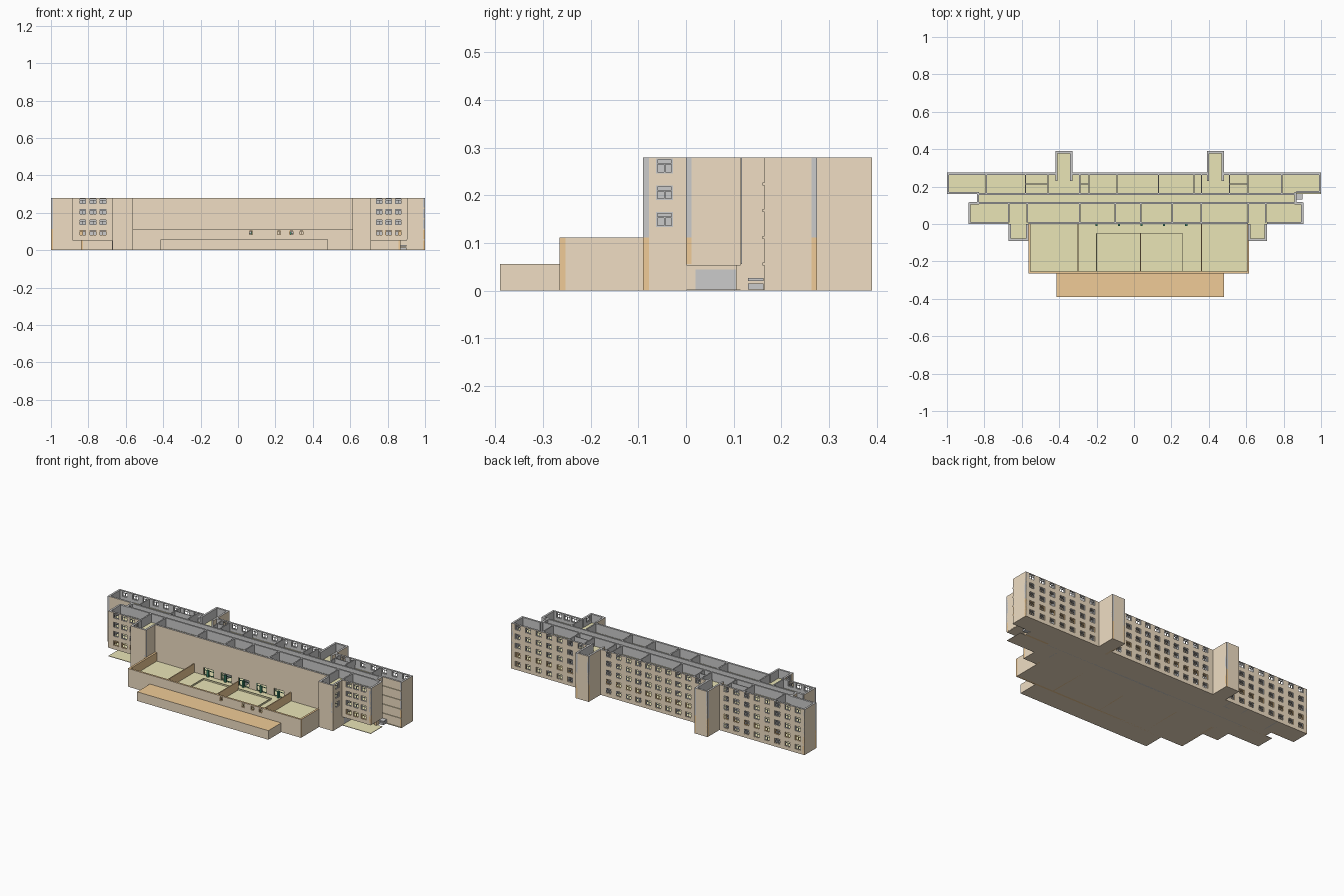
import bpy, bmesh
from mathutils import Vector

if "Cube" in bpy.data.objects:
    bpy.data.objects.remove(bpy.data.objects["Cube"])

H = 0.056          # storey height
T = 0.012          # wall thickness
COLOURS = [("tan", (.87, .73, .55)), ("grey", (.58, .58, .59)), ("yellow", (.82, .78, .47)),
           ("orange", (.87, .60, .31)), ("green", (.05, .25, .15)), ("light_grey", (.68, .68, .68))]
TAN, GREY, YELLOW, ORANGE, GREEN, LIGHT = range(6)
MATS = []
for n, c in COLOURS:
    m = bpy.data.materials.new(n)
    m.diffuse_color = (*c, 1)
    m.use_nodes = True
    m.node_tree.nodes["Principled BSDF"].inputs["Base Color"].default_value = m.diffuse_color
    MATS.append(m)
PARTS = {}


def box(part, lo, hi, mat, special=None, special_mat=TAN):
    """Box in a named part; faces pointing along 'special' get another material."""
    bm = PARTS.setdefault(part, bmesh.new())
    vs = bmesh.ops.create_cube(bm, size=1)["verts"]
    for v in vs:
        v.co = [lo[k] if v.co[k] < 0 else hi[k] for k in range(3)]
    for f in {f for v in vs for f in v.link_faces}:
        f.normal_update()
        f.material_index = special_mat if special and f.normal.dot(Vector(special)) > .5 else mat


def wall(part, a, b, storeys, wins=(), w=.036, z_lo=.022, z_hi=.053, frame=LIGHT):
    """Wall from a to b, outside on the right hand; wins are centres along its axis."""
    a, b = Vector(a), Vector(b)
    d = (b - a).normalized()
    n = Vector((d.y, -d.x))
    length = (b - a).length
    ax = 0 if abs(d.x) > .5 else 1
    centres = sorted((c - a[ax]) * d[ax] for c in wins)

    def piece(name, s0, s1, z0, z1, mat, p0=0, p1=T, skin=True):
        p, q = a + d * s0 - n * p0, a + d * s1 - n * p1
        box(name, (min(p.x, q.x), min(p.y, q.y), z0), (max(p.x, q.x), max(p.y, q.y), z1),
            mat, (n.x, n.y, 0) if skin else None)

    for i in storeys:
        z = i * H
        inner = ORANGE if i < 2 else GREY
        if not centres:
            piece(part, 0, length, z, z + H, inner)
            continue
        piece(part, 0, length, z, z + z_lo, inner)
        piece(part, 0, length, z + z_hi, z + H, inner)
        edges = [0] + [e for c in centres for e in (c - w / 2, c + w / 2)] + [length]
        for s0, s1 in zip(edges[::2], edges[1::2]):
            piece(part, s0, s1, z + z_lo, z + z_hi, inner)
        # window frame with one transom and a mullion below it
        fm = ORANGE if i == 1 and frame == LIGHT else frame
        f, zm = .003, z + z_lo + (z_hi - z_lo) * .65
        for c in centres:
            for s0, s1, z0, z1 in ((c - w/2, c - w/2 + f, z + z_lo, z + z_hi),
                                   (c + w/2 - f, c + w/2, z + z_lo, z + z_hi),
                                   (c - w/2, c + w/2, z + z_lo, z + z_lo + f),
                                   (c - w/2, c + w/2, z + z_hi - f, z + z_hi),
                                   (c - w/2, c + w/2, zm - f/2, zm + f/2),
                                   (c - f/2, c + f/2, z + z_lo, zm)):
                piece("window_frames", s0, s1, z0, z1, fm, .003, .007, False)


def floors(part, x0, y0, x1, y1, storeys):
    for i in storeys:
        z = i * H
        box(part, (x0, y0, max(0, z - .003)), (x1, y1, z + .003), TAN, (0, 0, 1), YELLOW)


def spread(x0, x1, n):
    return [x0 + (x1 - x0) * (k + .5) / n for k in range(n)]


ALL, UP, TOP = range(5), range(1, 5), range(2, 5)

# floor slabs
floors("back_floors", -.999, .161, .999, .274, ALL)
floors("corridor_floors", -.839, .11, .869, .165, ALL)
floors("front_floors", -.884, .001, .904, .114, ALL)
floors("hall_floors", -.564, -.264, .614, .005, (0, 1))
for x0, x1 in ((-.669, -.566), (.611, .709)):
    floors("front_tower_floors", x0, -.089, x1, .005, ALL)
for x0, x1 in ((-.42, -.33), (.39, .48)):
    floors("stair_floors", x0 + .001, .26, x1 - .001, .389, ALL)
    # stair towers at the back
    wall("stair_tower", (x1, .23), (x1, .39), ALL)
    wall("stair_tower", (x1, .39), (x0, .39), ALL)
    wall("stair_tower", (x0, .39), (x0, .23), ALL)

# back wing, with long window rows
wall("back_wall", (1, .275), (.48, .275), ALL, spread(.49, .99, 7))
wall("back_wall", (.39, .275), (-.33, .275), ALL, spread(-.31, .37, 10))
wall("back_wall", (-.42, .275), (-1, .275), ALL, spread(-.99, -.43, 8))
wall("back_wing_end", (1, .165), (1, .275), ALL)
wall("back_wing_end", (-1, .275), (-1, .16), ALL)
wall("back_wing_front", (-1, .16), (-.84, .16), ALL)
wall("back_wing_front", (.87, .165), (1, .165), ALL)

# corridor ends and its ground storey walls behind the overhang
wall("corridor_end", (-.84, .17), (-.84, .105), ALL)
wall("corridor_end", (.87, .105), (.87, .17), ALL)
wall("corridor_ground_wall", (-.84, .112), (-.67, .112), [0])
wall("corridor_ground_wall", (.71, .112), (.87, .112), [0])
box("entry_step", (.87, .13, .003), (.9, .163, .015), LIGHT)
box("entry_rail", (.87, .13, .02), (.9, .163, .027), LIGHT)

# overhanging front wing ends
wall("front_wing_wall", (-.885, 0), (-.67, 0), UP, (-.83, -.775, -.722))
wall("front_wing_wall", (.71, 0), (.905, 0), UP, (.755, .805, .857))
wall("front_wing_end", (-.885, .115), (-.885, 0), UP)
wall("front_wing_end", (.905, 0), (.905, .115), UP)
wall("front_wing_back", (.905, .115), (.86, .115), UP)
wall("front_wing_back", (-.83, .115), (-.885, .115), UP)

# ground storey under the overhang, with a wide entrance on the right
wall("entrance_wall", (-.67, .115), (-.67, 0), [0])
wall("entrance_wall", (.71, 0), (.71, .02), [0])
wall("entrance_wall", (.71, .105), (.71, .115), [0])
box("entrance_wall", (.698, .02, .045), (.71, .105, H), TAN)
box("entrance_back", (.61, .005, 0), (.615, .11, .05), ORANGE)
box("entrance_door", (.70, .102, 0), (.708, .105, .045), GREEN)

# front towers beside the hall
for x0, x1 in ((-.67, -.565), (.61, .71)):
    left = x0 < 0
    wall("front_tower", (x0, -.09), (x1, -.09), ALL)
    wall("front_tower", (x0, 0), (x0, -.09), TOP if left else ALL, (-.045,) if left else ())
    wall("front_tower", (x1, -.09), (x1, 0), ALL if left else TOP, () if left else (-.045,))
    ox = x0 if left else x1 - T
    box("front_tower", (ox, -.09, 0), (ox + T, 0, 2 * H), TAN)

# tall central wall above the hall, and the glazed doors under it
wall("central_wall", (-.565, 0), (.61, 0), TOP)
wall("hall_back_wall", (-.565, 0), (-.3, 0), [1])
wall("hall_back_wall", (.36, 0), (.61, 0), [1])
wall("hall_back_wall", (-.3, 0), (.36, 0), [1], (-.2, -.08, .04, .16, .28),
     w=.07, z_lo=.004, z_hi=.05, frame=GREEN)
for x in (-.2, -.08, .04, .16, .28):
    box("green_pillars", (x - .006, -.012, H), (x + .006, -.001, H + .045), GREEN)

# roofless front hall
wall("hall_wall", (-.565, -.265), (.615, -.265), [0])
wall("hall_wall", (-.565, -.265), (.615, -.265), [1], (.07, .22, .285, .34), w=.022, z_lo=.026, z_hi=.05)
wall("hall_wall", (-.565, 0), (-.565, -.265), (0, 1))
wall("hall_wall", (.615, -.265), (.615, 0), (0, 1))
for x, y0, y1 in ((-.3, -.26, 0), (.035, -.26, -.05), (.36, -.26, 0)):
    box("hall_partitions", (x - .003, y0, 0), (x + .003, y1, 2 * H), ORANGE)
for x in (-.2, .26):
    box("hall_kerbs", (x - .002, -.25, H), (x + .002, -.05, H + .012), YELLOW)
box("hall_kerbs", (-.2, -.052, H), (.26, -.048, H + .012), YELLOW)

# low terrace in front
box("terrace", (-.415, -.39, 0), (.48, -.265, H), TAN, (0, 0, 1), ORANGE)

# inner walls along the building and room partitions
for y, x0, x1 in ((.16, -.84, .87), (.112, -.88, .9)):
    for i in ALL:
        s = (x0, x1) if i or y > .15 else (-.67, .71)
        box("long_inner_walls", (s[0], y - .005, i * H), (s[1], y + .005, i * H + H), GREY)
for x in (-.67, -.57, -.29, -.1, .035, .205, .36, .61, .705):
    box("front_partitions", (x - .004, .008, 0), (x + .004, .112, 5 * H), GREY)
for x in (-.79, -.58, -.29, -.24, -.09, .13, .36, .61, .79):
    box("back_partitions", (x - .003, .16, 0), (x + .003, .27, 5 * H), GREY)
for x, y0, y1 in ((-.46, .16, .27), (.32, .16, .27), (.51, .16, .27)):
    box("back_partitions", (x - .003, y0, 0), (x + .003, y1, 5 * H), GREY)
for x0, x1 in ((-.58, -.46), (-.29, -.24), (.51, .61)):
    box("back_cross_walls", (x0, .212, 0), (x1, .217, 5 * H), GREY)

# turn each collected part into an object
for name, bm in PARTS.items():
    me = bpy.data.meshes.new(name)
    bm.to_mesh(me)
    bm.free()
    for m in MATS:
        me.materials.append(m)
    bpy.context.collection.objects.link(bpy.data.objects.new(name, me))
